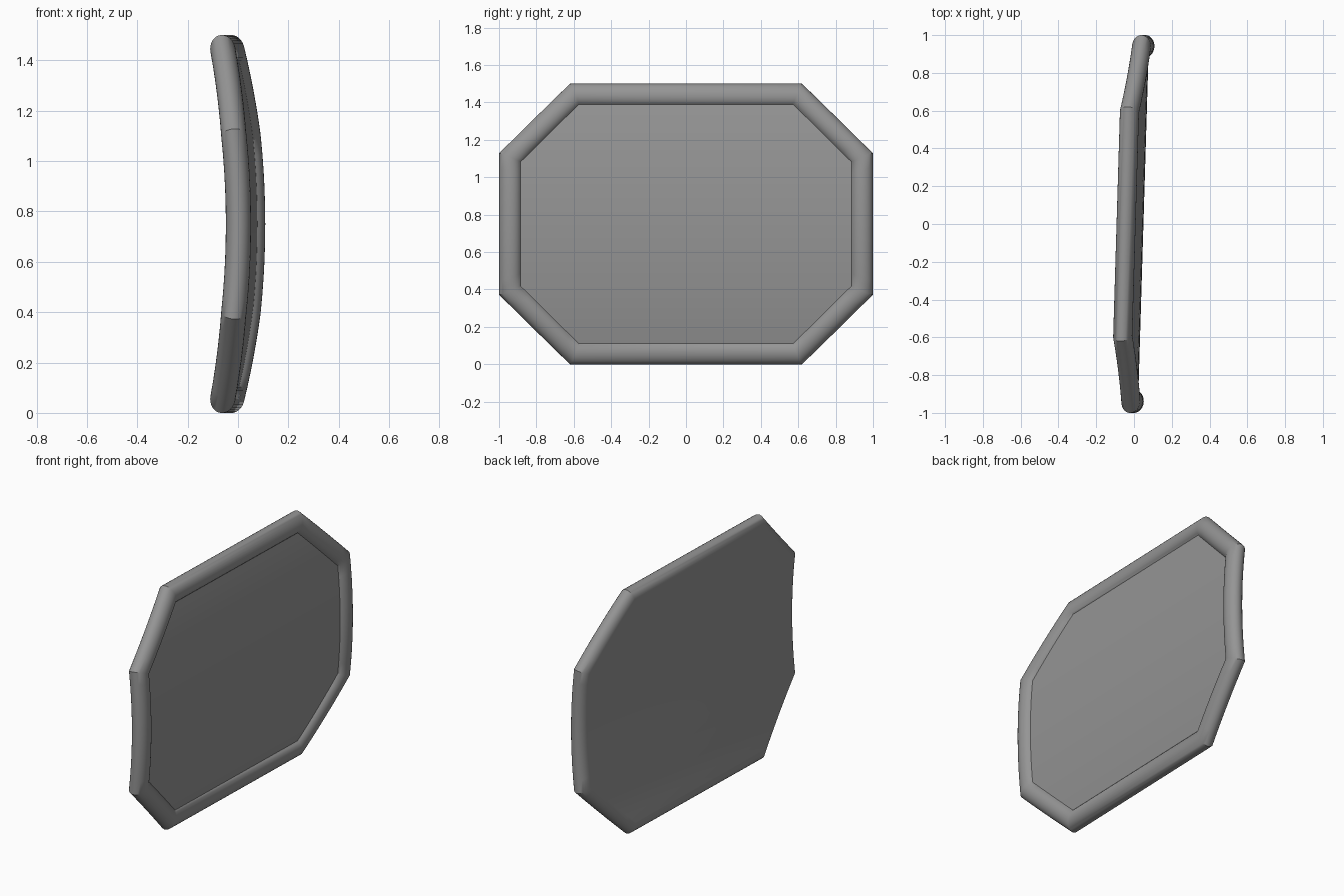
import bpy
import bmesh
import math

cube = bpy.data.objects.get("Cube")
if cube:
    bpy.data.objects.remove(cube, do_unlink=True)

MID = 0.75        # half height of the plate
RADIUS = 3.3      # bend radius of the plate
TUBE_W, TUBE_T = 0.06, 0.05   # half width and half thickness of the rim

grey = bpy.data.materials.new("plain_grey")
grey.use_nodes = True
grey.diffuse_color = (0.3, 0.3, 0.3, 1)
grey.node_tree.nodes["Principled BSDF"].inputs["Base Color"].default_value = (0.3, 0.3, 0.3, 1)


def bend(y, z, n):
    """Wrap a flat point onto the curved plate, n being height above it."""
    a = z / RADIUS
    x = 0.03 + 0.03 * y + (RADIUS + n) * math.cos(a) - RADIUS
    return x, y, MID + 1.008 * (RADIUS + n) * math.sin(a)


def half_outline(inset):
    """One side of the inset octagon, from bottom to top."""
    m = inset * math.tan(math.pi / 8)
    corners = [(0.62 - m, inset - MID), (1 - inset, m - 0.375),
               (1 - inset, 0.375 - m), (0.62 - m, MID - inset)]
    pts = []
    for (y0, z0), (y1, z1), steps in zip(corners, corners[1:], (6, 10, 6)):
        pts += [(y0 + (y1 - y0) * i / steps, z0 + (z1 - z0) * i / steps) for i in range(steps)]
    return pts + corners[-1:]


def add_ring(bm, inset, n):
    half = half_outline(inset)
    loop = half + [(-y, z) for y, z in reversed(half)]
    return [bm.verts.new(bend(y, z, n)) for y, z in loop]


def finish(bm, name):
    bmesh.ops.recalc_face_normals(bm, faces=bm.faces)
    mesh = bpy.data.meshes.new(name)
    bm.to_mesh(mesh)
    bm.free()
    mesh.materials.append(grey)
    obj = bpy.data.objects.new(name, mesh)
    bpy.context.collection.objects.link(obj)
    bpy.ops.object.select_all(action="DESELECT")
    obj.select_set(True)
    bpy.context.view_layer.objects.active = obj
    bpy.ops.object.shade_smooth_by_angle(angle=math.radians(30))


def tube_point(angle):
    return TUBE_W * (1 + math.cos(angle)), TUBE_T * math.sin(angle)


# Rounded rim, swept around the octagon from the front panel to the back
start, end, steps = math.asin(0.4), 1.5 * math.pi, 18
bm = bmesh.new()
rings = [add_ring(bm, *tube_point(start + (end - start) * i / steps)) for i in range(steps + 1)]
for a, b in zip(rings, rings[1:]):
    for i in range(len(a)):
        j = (i + 1) % len(a)
        bm.faces.new((a[i], a[j], b[j], b[i]))
# Flat back, flush with the rim
back = rings[-1]
for i in range(len(back) // 2 - 1):
    bm.faces.new((back[i], back[i + 1], back[-2 - i], back[-1 - i]))
bmesh.ops.recalc_face_normals(bm, faces=bm.faces)
finish(bm, "rim_and_back")

# Sunken front panel
bm = bmesh.new()
front = add_ring(bm, *tube_point(start))
for i in range(len(front) // 2 - 1):
    bm.faces.new((front[i], front[i + 1], front[-2 - i], front[-1 - i]))
for f in bm.faces:
    f.normal_update()
bm.faces.ensure_lookup_table()
finish(bm, "front_panel")
panel = bpy.data.objects["front_panel"].data
if panel.polygons[0].normal.x < 0:
    panel.flip_normals()
